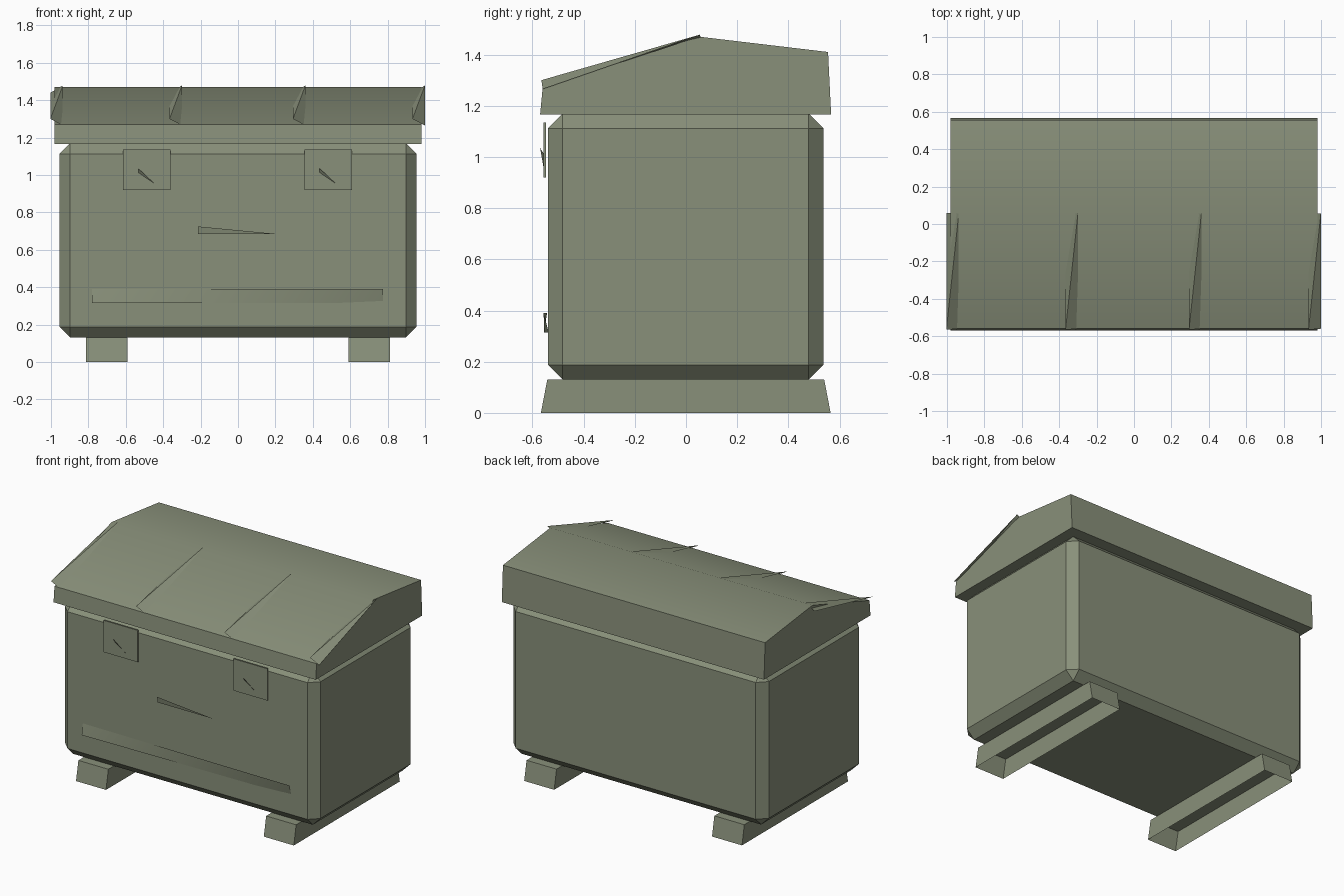
import bpy, bmesh

if "Cube" in bpy.data.objects:
    bpy.data.objects.remove(bpy.data.objects["Cube"], do_unlink=True)

olive = bpy.data.materials.new("olive_green")
olive.use_nodes = True
COLOUR = (0.25, 0.28, 0.195, 1)
olive.diffuse_color = COLOUR
olive.node_tree.nodes["Principled BSDF"].inputs["Base Color"].default_value = COLOUR


def finish(name, bm, outward=True):
    if outward:
        bmesh.ops.recalc_face_normals(bm, faces=bm.faces)
    mesh = bpy.data.meshes.new(name)
    bm.to_mesh(mesh)
    bm.free()
    obj = bpy.data.objects.new(name, mesh)
    bpy.context.collection.objects.link(obj)
    mesh.materials.append(olive)
    bpy.ops.object.select_all(action='DESELECT')
    obj.select_set(True)
    bpy.context.view_layer.objects.active = obj
    bpy.ops.object.shade_smooth_by_angle(angle=0.52)
    return obj


def box(lo, hi):
    bm = bmesh.new()
    bmesh.ops.create_cube(bm, size=1)
    for v in bm.verts:
        for i in range(3):
            v.co[i] = hi[i] if v.co[i] > 0 else lo[i]
    return bm


def prism(profile, x0, x1):
    """Extrude a (y, z) profile along x."""
    bm = bmesh.new()
    face = bm.faces.new([bm.verts.new((x0, y, z)) for y, z in profile])
    new = bmesh.ops.extrude_face_region(bm, geom=[face])["geom"]
    moved = [v for v in new if isinstance(v, bmesh.types.BMVert)]
    bmesh.ops.translate(bm, verts=moved, vec=(x1 - x0, 0, 0))
    return bm


def plate(name, corners):
    """Thin sheet, fanned into triangles from its first corner."""
    bm = bmesh.new()
    verts = [bm.verts.new(c) for c in corners]
    for a, b in zip(verts[1:], verts[2:]):
        bm.faces.new((verts[0], a, b))
    return finish(name, bm, outward=False)


# Body: chamfered crate
bm = box((-0.955, -0.54, 0.13), (0.955, 0.537, 1.17))
bmesh.ops.bevel(bm, geom=bm.edges[:], offset=0.058, segments=1,
                affect='EDGES', offset_type='OFFSET')
finish("body", bm)

# Lid: unequal gable
finish("lid", prism([(-0.57, 1.165), (-0.56, 1.27), (0.05, 1.47),
                     (0.555, 1.41), (0.567, 1.165)], -0.98, 0.98))

# Runners: tapered channels, open underneath
for side, x in (("right", -0.702), ("left", 0.702)):
    bm = prism([(-0.567, 0), (0.565, 0), (0.54, 0.13), (-0.542, 0.13)],
               x - 0.112, x + 0.112)
    bm.normal_update()
    bmesh.ops.recalc_face_normals(bm, faces=bm.faces)
    bottom = [f for f in bm.faces if f.normal.z < -0.9]
    bmesh.ops.delete(bm, geom=bottom, context='FACES_ONLY')
    finish(side + "_runner", bm, outward=False)

# Lid battens: twisted strips on the front slope
for i, x in enumerate((-0.97, -0.333, 0.327, 0.966)):
    l, r = x - 0.033, x + 0.033
    plate(f"lid_batten_{i + 1}", [(l, -0.565, 1.3), (r, -0.56, 1.265),
                                  (r, 0.055, 1.478), (l, 0.06, 1.44)])

# Latch plates with small catches
for side, x in (("right", -0.488), ("left", 0.482)):
    finish(side + "_latch_plate",
           box((x - 0.127, -0.556, 0.92), (x + 0.127, -0.547, 1.135)))
    plate(side + "_latch_catch", [(x - 0.045, -0.57, 1.035),
                                  (x - 0.045, -0.554, 1.01),
                                  (x + 0.045, -0.555, 0.95)])

# Handle wedge and lower trim strip
plate("handle", [(-0.215, -0.557, 0.725), (-0.215, -0.55, 0.685),
                 (0.205, -0.55, 0.685)])
plate("trim_strip", [(-0.78, -0.555, 0.315), (0.775, -0.537, 0.315),
                     (0.775, -0.556, 0.39), (-0.78, -0.543, 0.39)])
